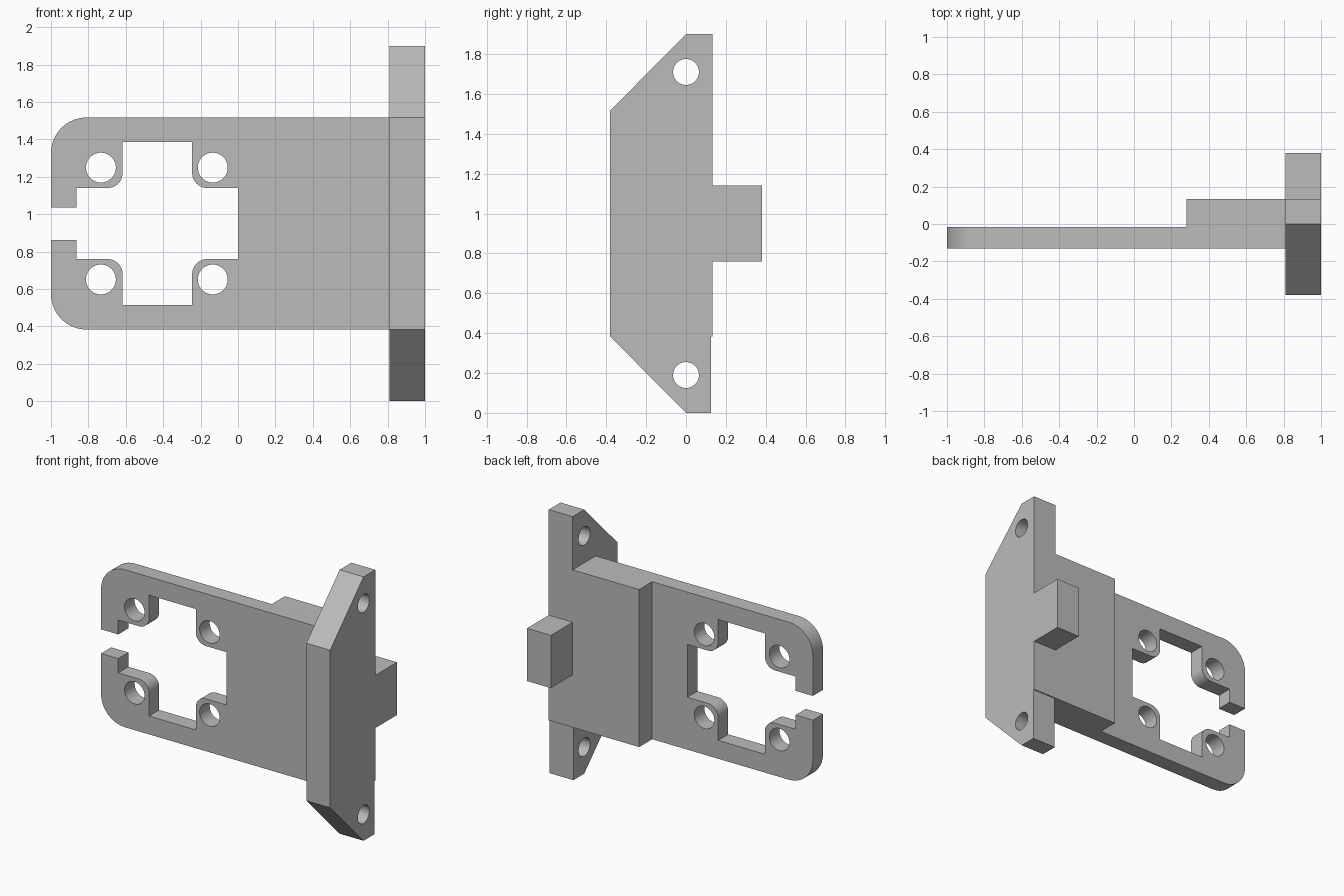
import bpy
import bmesh
from math import pi, cos, sin
from mathutils import Matrix, Vector

if "Cube" in bpy.data.objects:
    bpy.data.objects.remove(bpy.data.objects["Cube"], do_unlink=True)

grey = bpy.data.materials.new("plain grey")
grey.use_nodes = True
grey.diffuse_color = (0.5, 0.5, 0.5, 1)
grey.node_tree.nodes["Principled BSDF"].inputs["Base Color"].default_value = grey.diffuse_color

MID = 0.95  # height of the mirror plane


def arc(cx, cy, r, start, end, steps=10):
    angles = [start + (end - start) * i / steps for i in range(steps + 1)]
    return [(cx + r * cos(a), cy + r * sin(a)) for a in angles]


def circle(cx, cy, r):
    return arc(cx, cy, r, 0, 2 * pi, 40)[:-1]


def extrude(name, loops, low, high, axis):
    """Fill the loops (first is the outline, the rest holes) and extrude along axis."""
    curve = bpy.data.curves.new(name, "CURVE")
    curve.dimensions = "2D"
    curve.fill_mode = "BOTH"
    curve.extrude = (high - low) / 2
    for loop in loops:
        spline = curve.splines.new("POLY")
        spline.points.add(len(loop) - 1)
        for point, (u, v) in zip(spline.points, loop):
            point.co = (u, v, 0, 1)
        spline.use_cyclic_u = True
    obj = bpy.data.objects.new(name, curve)
    bpy.context.collection.objects.link(obj)
    bpy.ops.object.select_all(action="DESELECT")
    obj.select_set(True)
    bpy.context.view_layer.objects.active = obj
    bpy.ops.object.convert(target="MESH")
    obj = bpy.context.object

    # Stand the profile up along the chosen axis
    if axis == "X":
        turn = Matrix(((0, 0, 1), (1, 0, 0), (0, 1, 0)))
        shift = Vector(((low + high) / 2, 0, 0))
    else:
        turn = Matrix(((1, 0, 0), (0, 0, -1), (0, 1, 0)))
        shift = Vector((0, (low + high) / 2, 0))
    bm = bmesh.new()
    bm.from_mesh(obj.data)
    bmesh.ops.transform(bm, matrix=Matrix.Translation(shift) @ turn.to_4x4(), verts=bm.verts)
    bmesh.ops.remove_doubles(bm, verts=bm.verts, dist=0.0001)
    bmesh.ops.recalc_face_normals(bm, faces=bm.faces)
    bm.to_mesh(obj.data)
    bm.free()
    obj.data.materials.clear()
    obj.data.materials.append(grey)
    bpy.ops.object.shade_smooth_by_angle(angle=pi / 6)
    return obj


# Mounting plate: upper half of the outline, then its mirror image
upper = [(0.81, 1.517)]
upper += arc(-0.81, 1.327, 0.19, pi / 2, pi)
upper += [(-1, 1.037), (-0.863, 1.037), (-0.863, 1.14)]
upper += arc(-0.697, 1.22, 0.08, -pi / 2, 0)
upper += [(-0.617, 1.385), (-0.245, 1.385)]
upper += arc(-0.165, 1.22, 0.08, pi, 1.5 * pi)
upper += [(0, 1.14)]
lower = [(x, 2 * MID - z) for x, z in reversed(upper)]

# The slot opens to the left, so each half walks in from its own side
holes = [circle(x, MID + s * 0.299, 0.08) for x in (-0.733, -0.135) for s in (-1, 1)]
extrude("mounting_plate", [upper + lower] + holes, -0.13, -0.015, "Y")

# Thick block behind the plate
block = [(0.28, 0.383), (0.81, 0.383), (0.81, 1.517), (0.28, 1.517)]
extrude("thick_block", [block], -0.015, 0.133, "Y")

# End bracket with sloped ears, rear tongue and two screw holes
bracket = [(-0.38, 0.383), (0, 0), (0.125, 0), (0.125, 0.383), (0.133, 0.383),
           (0.133, 0.76), (0.38, 0.76), (0.38, 1.14), (0.133, 1.14),
           (0.133, 1.9), (0, 1.9), (-0.38, 1.517)]
screws = [circle(0, MID + s * 0.76, 0.065) for s in (-1, 1)]
extrude("end_bracket", [bracket] + screws, 0.81, 1, "X")
